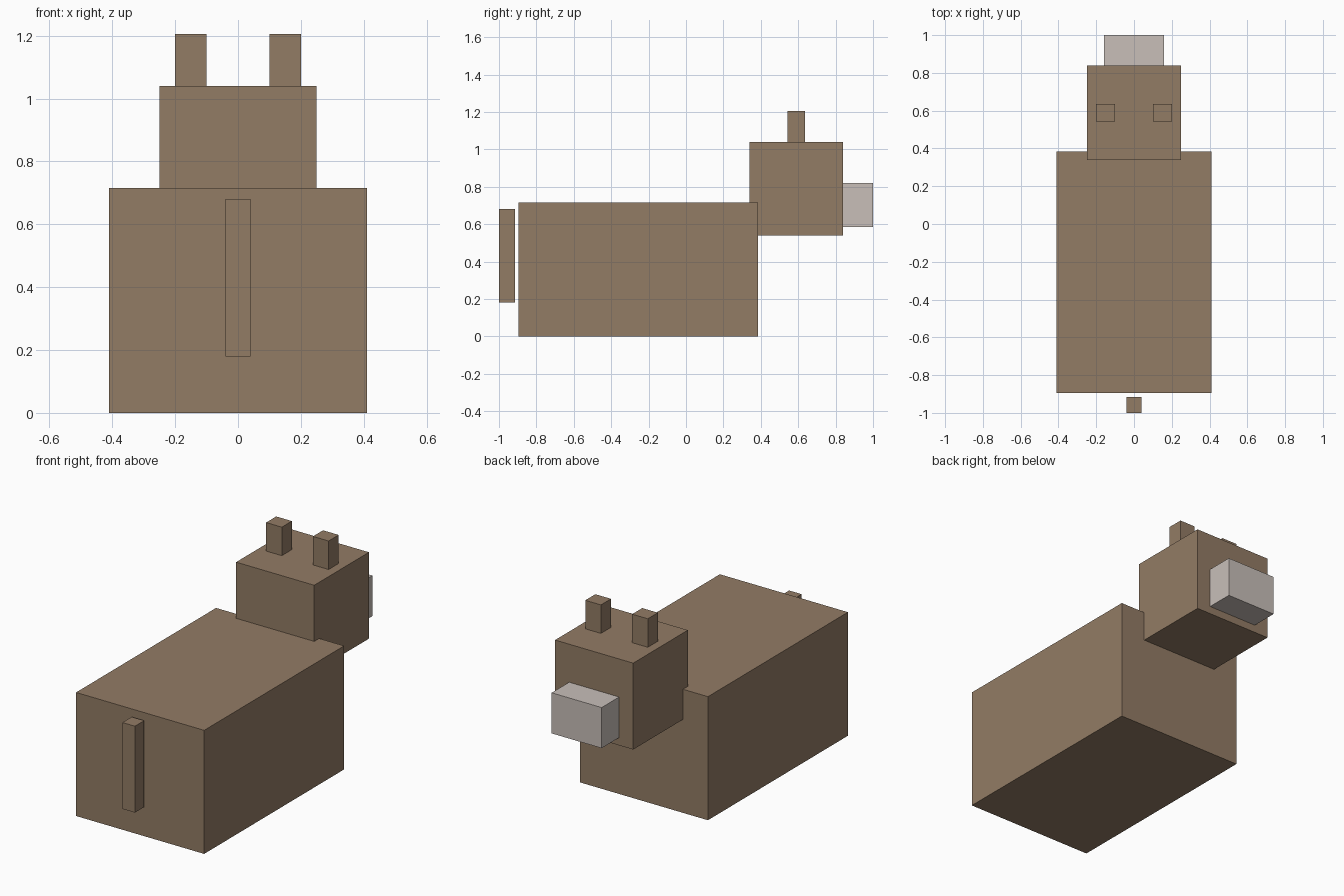
import bpy
from mathutils import Vector

if "Cube" in bpy.data.objects:
    bpy.data.objects.remove(bpy.data.objects["Cube"])


def make_material(name, rgb):
    mat = bpy.data.materials.new(name)
    mat.use_nodes = True
    color = (*rgb, 1)
    mat.diffuse_color = color
    mat.node_tree.nodes["Principled BSDF"].inputs["Base Color"].default_value = color
    return mat


def box(name, low, high, mat):
    """Flat-faced box between two opposite corners."""
    low, high = Vector(low), Vector(high)
    bpy.ops.mesh.primitive_cube_add(size=1, location=(low + high) / 2)
    obj = bpy.context.object
    obj.name = name
    obj.scale = high - low
    bpy.ops.object.transform_apply(location=False, rotation=False, scale=True)
    obj.data.materials.append(mat)
    return obj


brown = make_material("brown hide", (0.29, 0.20, 0.13))
pale = make_material("pale snout", (0.58, 0.52, 0.485))

# Body and tail
box("body", (-0.41, -0.895, 0), (0.41, 0.385, 0.715), brown)
box("tail", (-0.04, -1, 0.18), (0.04, -0.915, 0.68), brown)

# Head and snout
box("head", (-0.25, 0.34, 0.54), (0.25, 0.84, 1.04), brown)
box("snout", (-0.16, 0.84, 0.585), (0.16, 1, 0.82), pale)

# Ears, one on each side
for side, x in (("left", 0.15), ("right", -0.15)):
    box(side + "_ear", (x - 0.05, 0.543, 1.04), (x + 0.05, 0.635, 1.205), brown)
